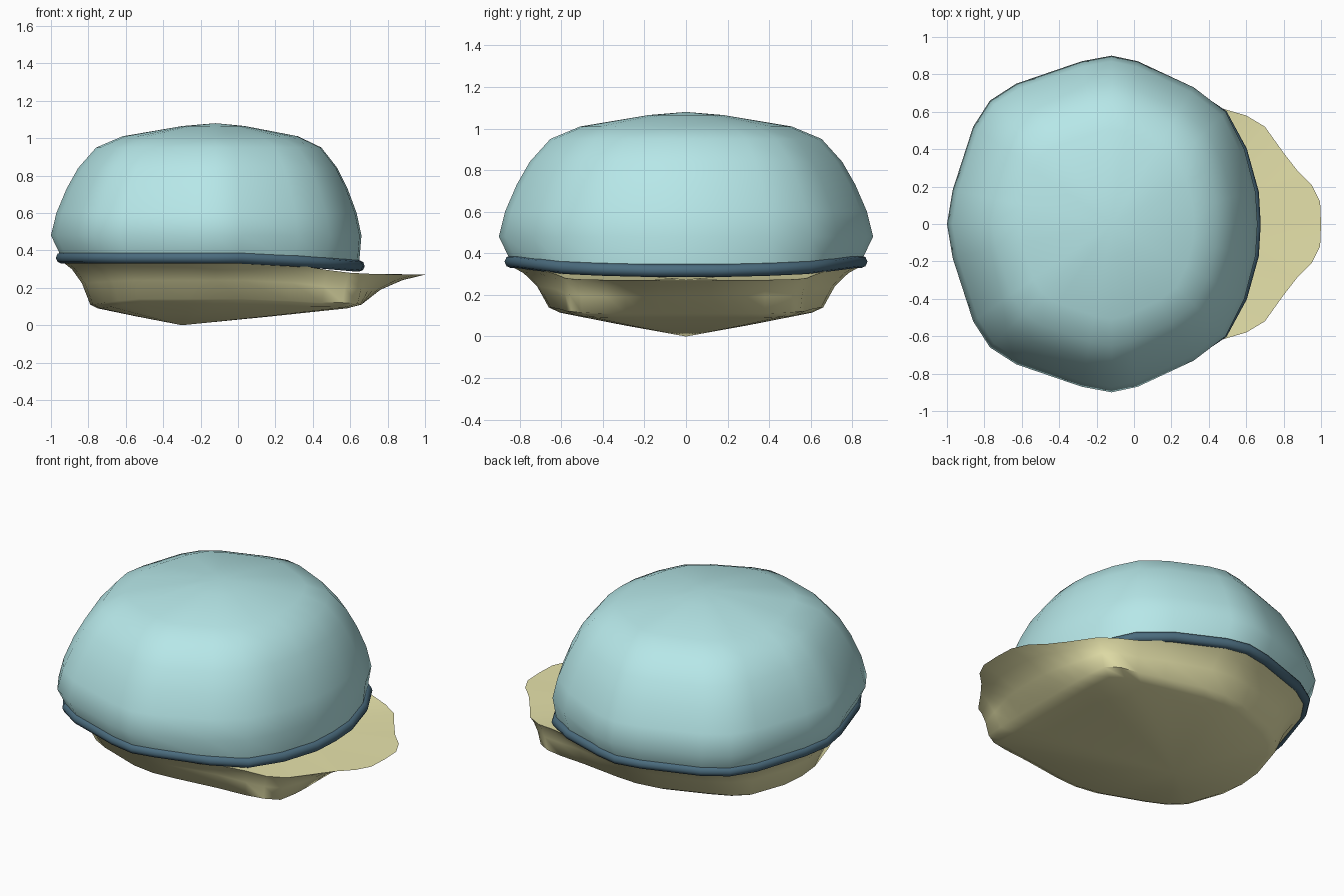
import bpy, bmesh

if "Cube" in bpy.data.objects:
    bpy.data.objects.remove(bpy.data.objects["Cube"])


def material(name, rgb):
    m = bpy.data.materials.new(name)
    m.diffuse_color = (*rgb, 1)
    m.use_nodes = True
    m.node_tree.nodes["Principled BSDF"].inputs["Base Color"].default_value = m.diffuse_color
    return m


def full_ring(half):
    """Mirror a back-to-front half outline (y >= 0) into a closed loop."""
    return half + [(x, -y, z) for x, y, z in half[-2:0:-1]]


def loft(name, rings, bottom, top, mat):
    """Skin closed rings listed from low to high, closed with end points."""
    bm = bmesh.new()
    loops = [[bm.verts.new(p) for p in full_ring(r)] for r in rings]
    n = len(loops[0])
    for a, b in zip(loops, loops[1:]):
        for i in range(n):
            j = (i + 1) % n
            bm.faces.new((a[i], a[j], b[j], b[i]))
    for loop, point in ((loops[0], bottom), (loops[-1], top)):
        v = bm.verts.new(point)
        for i in range(n):
            bm.faces.new((loop[i], loop[(i + 1) % n], v))
    bmesh.ops.recalc_face_normals(bm, faces=bm.faces)
    me = bpy.data.meshes.new(name)
    bm.to_mesh(me)
    bm.free()
    ob = bpy.data.objects.new(name, me)
    bpy.context.collection.objects.link(ob)
    me.materials.append(mat)
    bpy.context.view_layer.objects.active = ob
    bpy.ops.object.select_all(action='DESELECT')
    ob.select_set(True)
    bpy.ops.object.shade_smooth_by_angle(angle=1.0)
    return ob


CX = -0.12
# widest outline of the dome, back to front
outline = [(-1, 0), (-.97, .18), (-.86, .52), (-.77, .66), (-.63, .75), (-.28, .87),
           (-.12, .9), (.02, .87), (.32, .73), (.49, .6), (.59, .4), (.65, .17), (.66, 0)]


def rim_point(x, y):
    f = max(0, min(1, (x - .05) / .6))
    s = .935 + .048 * f
    return (CX + (x - CX) * s, y * s, .36 - .043 * f ** 1.3)


# domed shell
rim_half = [rim_point(x, y) for x, y in outline]
profile = [(.48, 1), (.6, .967), (.73, .905), (.84, .835), (.95, .725),
           (1.01, .565), (1.065, .2)]
rings = [rim_half] + [[(CX + (x - CX) * s, y * s, z) for x, y in outline] for z, s in profile]
loft("shell", rings, (CX, 0, .36), (CX, 0, 1.08), material("shell_blue", (.47, .80, .81)))

# rim band around the shell's lower edge
cu = bpy.data.curves.new("rim", 'CURVE')
cu.dimensions = '3D'
cu.bevel_depth = .031
cu.bevel_resolution = 2
sp = cu.splines.new('POLY')
pts = full_ring(rim_half)
sp.points.add(len(pts) - 1)
for p, co in zip(sp.points, pts):
    p.co = (*co, 1)
sp.use_cyclic_u = True
sp.use_smooth = True
cu.materials.append(material("rim_blue", (.07, .15, .21)))
bpy.context.collection.objects.link(bpy.data.objects.new("rim", cu))

# belly with a front lip: upper edge and lower edge, back to front
upper = [(-.94, 0, .34), (-.92, .17, .34), (-.82, .49, .34), (-.73, .62, .34), (-.6, .71, .34),
         (-.27, .82, .34), (-.12, .845, .34), (.02, .82, .34), (.3, .7, .325), (.48, .615, .295),
         (.6, .58, .28), (.7, .52, .275), (.8, .38, .272), (.87, .29, .272), (.95, .21, .272),
         (.995, .12, .27), (1, 0, .27)]
lower = [(-.79, 0, .11), (-.775, .15, .11), (-.71, .38, .12), (-.64, .47, .13), (-.53, .54, .14),
         (-.26, .64, .14), (-.12, .66, .14), (.02, .65, .14), (.28, .6, .13), (.45, .57, .12),
         (.56, .55, .12), (.64, .5, .115), (.655, .38, .11), (.66, .29, .11), (.66, .21, .11),
         (.66, .12, .11), (.66, 0, .11)]


def blend(t, tz):
    return [(a[0] + (b[0] - a[0]) * t, a[1] + (b[1] - a[1]) * t, a[2] + (b[2] - a[2]) * tz)
            for a, b in zip(upper, lower)]


def shrink(s, sz):
    return [(-.3 + (x + .3) * s, y * s, z * sz) for x, y, z in lower]


loft("belly", [shrink(.5, .43), shrink(.92, .82), lower, blend(.7, .5), blend(.35, .18), upper],
     (-.3, 0, 0), (.3, 0, .275), material("belly_yellow", (.80, .77, .41)))
